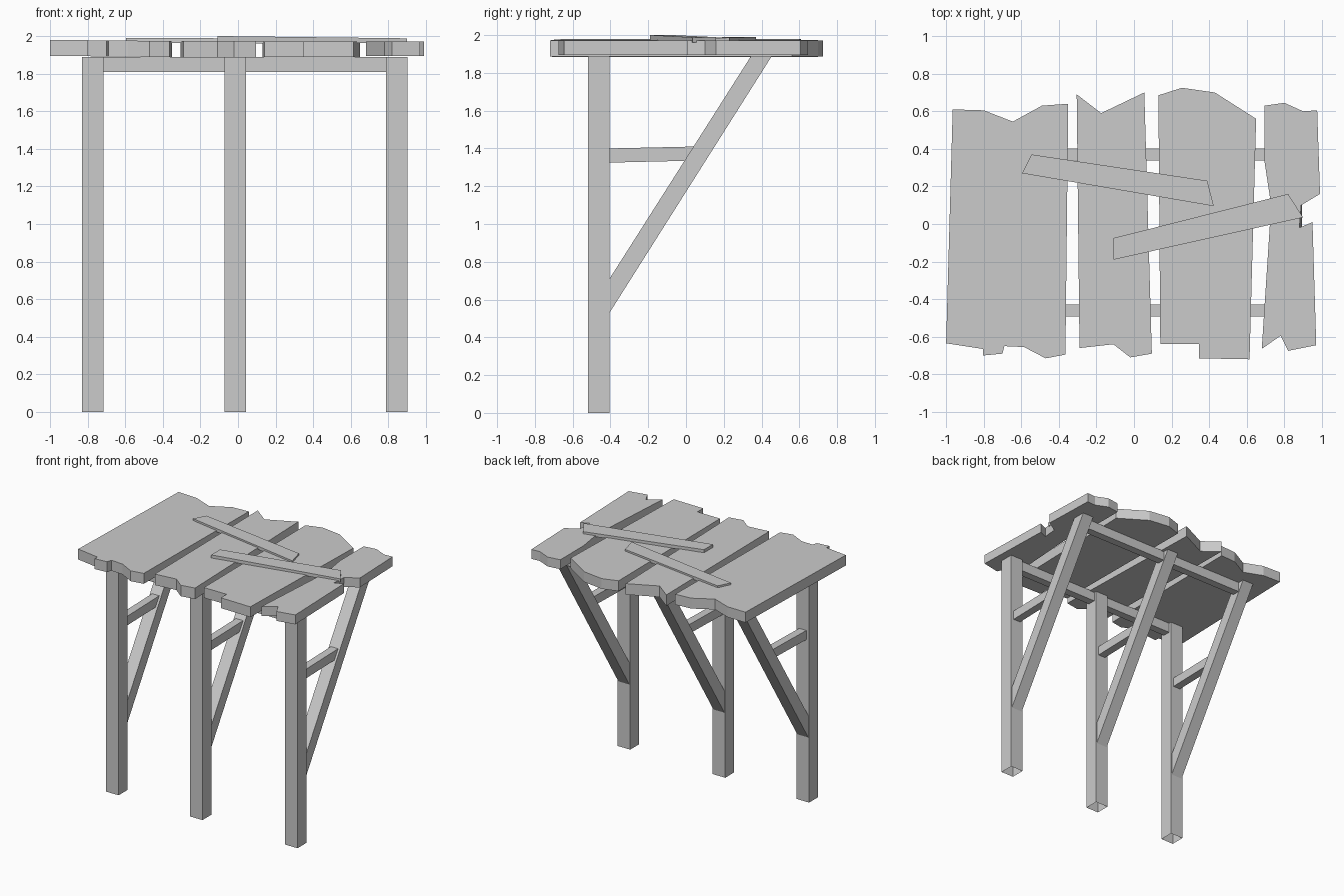
import bpy
import bmesh
from mathutils import Vector

default_cube = bpy.data.objects.get("Cube")
if default_cube:
    bpy.data.objects.remove(default_cube, do_unlink=True)

# Single weathered grey
grey = bpy.data.materials.new("weathered_grey")
grey.use_nodes = True
colour = (0.6, 0.6, 0.6, 1)
grey.diffuse_color = colour
grey.node_tree.nodes["Principled BSDF"].inputs["Base Color"].default_value = colour


def extrude_profile(name, points, offset, open_bottom=False):
    """Make a flat-shaded solid by sweeping a polygon along an offset."""
    bm = bmesh.new()
    base = bm.faces.new([bm.verts.new(p) for p in points])
    swept = bmesh.ops.extrude_face_region(bm, geom=[base], use_keep_orig=True)
    moved = [v for v in swept["geom"] if isinstance(v, bmesh.types.BMVert)]
    bmesh.ops.translate(bm, verts=moved, vec=Vector(offset))
    bmesh.ops.recalc_face_normals(bm, faces=bm.faces)
    if open_bottom:
        bmesh.ops.delete(bm, geom=[base], context="FACES_ONLY")
    mesh = bpy.data.meshes.new(name)
    bm.to_mesh(mesh)
    bm.free()
    mesh.materials.append(grey)
    obj = bpy.data.objects.new(name, mesh)
    bpy.context.collection.objects.link(obj)
    return obj


def slab(name, outline, bottom, top, slope=0.0):
    """Plank cut to a top-down outline, optionally tilted along x."""
    points = [(x, y, bottom + slope * x) for x, y in outline]
    return extrude_profile(name, points, (0, 0, top - bottom))


def side_timber(name, profile, x, width):
    """Timber with a side profile in y and z, centred on x."""
    points = [(x - width / 2, y, z) for y, z in profile]
    return extrude_profile(name, points, (width, 0, 0))


# Three supports: post, diagonal brace and short strut
post_front, post_back, deck = -0.52, -0.405, 1.89
brace_profile = [(post_back, 0.53), (0.455, deck), (0.345, deck), (post_back, 0.71)]
strut_profile = [(post_back, 1.325), (0.02, 1.335), (0.04, 1.41), (post_back, 1.4)]
supports = {"right": -0.772, "middle": -0.014, "left": 0.845}
for side, x in supports.items():
    half = 0.057
    foot = [(x - half, post_front, 0), (x + half, post_front, 0),
            (x + half, post_back, 0), (x - half, post_back, 0)]
    extrude_profile(f"{side}_post", foot, (0, 0, deck), open_bottom=True)
    side_timber(f"{side}_brace", brace_profile, x, 0.1)
    side_timber(f"{side}_strut", strut_profile, x, 0.065)

# Rails running under the planks
for name, y in (("front_rail", -0.46), ("back_rail", 0.37)):
    rail = [(y - 0.032, 1.81), (y + 0.032, 1.81), (y + 0.032, deck), (y - 0.032, deck)]
    side_timber(name, rail, 0.035, 1.66)

# Broken-ended planks of the top
right_plank = [(-1, -0.635), (-0.805, -0.665), (-0.805, -0.7), (-0.7, -0.69),
               (-0.69, -0.65), (-0.585, -0.655), (-0.47, -0.715), (-0.365, -0.695),
               (-0.35, 0.64), (-0.49, 0.63), (-0.645, 0.545), (-0.8, 0.605), (-0.965, 0.61)]
mid_right_plank = [(-0.29, -0.66), (-0.11, -0.64), (-0.02, -0.71), (0.095, -0.69),
                   (0.055, 0.7), (-0.175, 0.59), (-0.305, 0.69)]
mid_left_plank = [(0.14, -0.64), (0.345, -0.64), (0.345, -0.715), (0.615, -0.72),
                  (0.65, 0.56), (0.43, 0.7), (0.255, 0.725), (0.13, 0.685)]
left_plank = [(0.68, -0.665), (0.78, -0.595), (0.82, -0.675), (0.97, -0.645),
              (0.95, 0.01), (0.88, -0.02), (0.89, 0.1), (0.99, 0.16), (0.975, 0.605),
              (0.9, 0.6), (0.8, 0.645), (0.695, 0.63), (0.695, 0.33), (0.73, 0.1)]
slab("right_plank", right_plank, 1.885, 1.97, -0.01)
slab("mid_right_plank", mid_right_plank, 1.885, 1.975)
slab("mid_left_plank", mid_left_plank, 1.888, 1.972)
slab("left_plank", left_plank, 1.895, 1.972)

# Loose boards nailed across the planks
long_board = [(-0.595, 0.27), (0.425, 0.095), (0.39, 0.23), (-0.545, 0.37)]
tilted_board = [(-0.11, -0.19), (0.9, 0.035), (0.82, 0.16), (-0.11, -0.075)]
slab("back_patch_board", long_board, 1.962, 1.988, -0.005)
slab("front_patch_board", tilted_board, 1.972, 1.999, -0.012)
